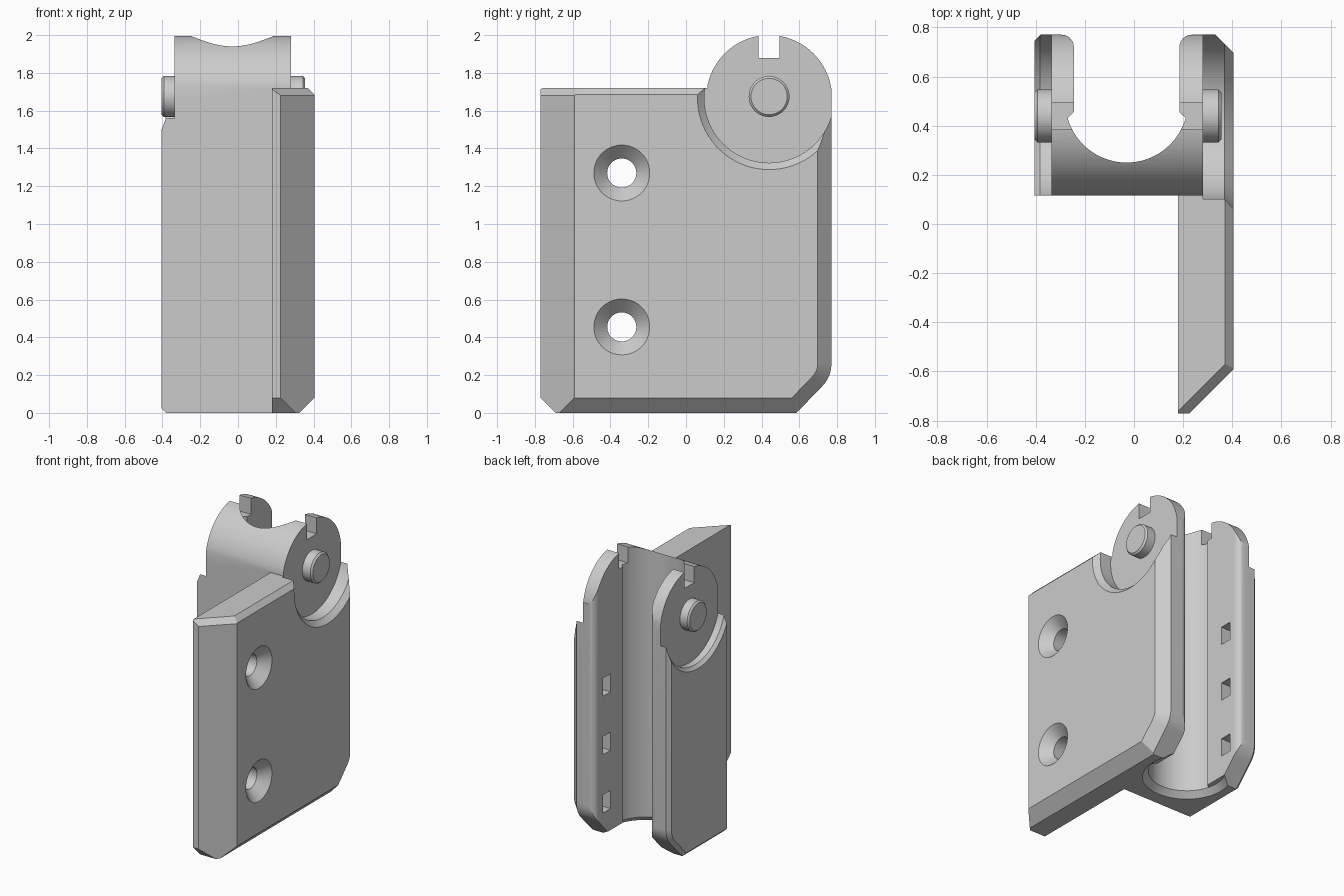
import bpy, bmesh
from math import sin, cos, pi, radians, sqrt
from mathutils import Vector, Matrix

if "Cube" in bpy.data.objects:
    bpy.data.objects.remove(bpy.data.objects["Cube"])

grey = bpy.data.materials.new("plain grey")
grey.use_nodes = True
grey.diffuse_color = (0.6, 0.6, 0.6, 1)
grey.node_tree.nodes["Principled BSDF"].inputs["Base Color"].default_value = (0.6, 0.6, 0.6, 1)

PIVOT_Y, PIVOT_Z, HEAD_R = 0.44, 1.667, 0.333
FRONT, BACK = 0.115, 0.77
MID = -0.03  # centre line of the channel


def finish(name, bm):
    bmesh.ops.recalc_face_normals(bm, faces=bm.faces)
    me = bpy.data.meshes.new(name)
    bm.to_mesh(me)
    bm.free()
    me.materials.append(grey)
    ob = bpy.data.objects.new(name, me)
    bpy.context.collection.objects.link(ob)
    return ob


def arc(cx, cy, r, a0, a1, n):
    steps = [radians(a0 + (a1 - a0) * i / n) for i in range(n + 1)]
    return [(cx + r * cos(a), cy + r * sin(a)) for a in steps]


def slice_off(bm, co, no):
    """Cut a convex solid by a plane and close it again."""
    geom = bm.verts[:] + bm.edges[:] + bm.faces[:]
    bmesh.ops.bisect_plane(bm, geom=geom, plane_co=co, plane_no=no, clear_outer=True, dist=1e-5)
    bmesh.ops.holes_fill(bm, edges=[e for e in bm.edges if e.is_boundary], sides=0)


def prism(points, place, lo, hi):
    """Extrude a 2D outline between lo and hi; place maps (a, b, depth) to 3D."""
    bm = bmesh.new()
    rings = [[bm.verts.new(place(a, b, d)) for a, b in points] for d in (lo, hi)]
    for ring in rings:
        bm.faces.new(ring)
    for i in range(len(points)):
        j = (i + 1) % len(points)
        bm.faces.new((rings[0][i], rings[0][j], rings[1][j], rings[1][i]))
    bmesh.ops.recalc_face_normals(bm, faces=bm.faces)
    return bm


def sideways(a, b, d):
    return (d, a, b)


def upright(a, b, d):
    return (a, b, d)


def chamfer_rim(bm, outline, x, side, width):
    """Chamfer the rim of an outline at x; width(ny, nz) gives the size per edge."""
    for i, p in enumerate(outline):
        q = outline[(i + 1) % len(outline)]
        n = Vector((q[1] - p[1], p[0] - q[0])).normalized()
        w = width(n.x, n.y)
        if w:
            slice_off(bm, (x - side * w, p[0], p[1]), (side, n.x, n.y))


def cone(name, axis, base, r0, r1, length, n=64):
    bm = bmesh.new()
    turn = Matrix.Rotation(pi / 2, 4, 'Y') if axis == 'X' else Matrix()
    shift = Matrix.Translation((0, 0, length / 2))
    bmesh.ops.create_cone(bm, cap_ends=True, segments=n, radius1=r0, radius2=r1, depth=length,
                          matrix=Matrix.Translation(base) @ turn @ shift)
    return finish(name, bm)


def box(name, lo, hi):
    bm = bmesh.new()
    bmesh.ops.create_cube(bm, size=1)
    for v in bm.verts:
        v.co = [l + (c + 0.5) * (h - l) for c, l, h in zip(v.co, lo, hi)]
    return finish(name, bm)


def combine(target, tool, operation='DIFFERENCE'):
    mod = target.modifiers.new("join", 'BOOLEAN')
    mod.operation, mod.solver, mod.object = operation, 'EXACT', tool
    bpy.context.view_layer.objects.active = target
    bpy.ops.object.modifier_apply(modifier=mod.name)
    bpy.data.objects.remove(tool)


# Shared rear lower corner: slope running into a rounded back edge
corner = [(0.585, 0)] + arc(0.6, 0.26, 0.17, -45, 0, 6)

# Core with the rounded head
a_back = math_back = sqrt(HEAD_R ** 2 - (BACK - PIVOT_Y) ** 2)
a_front = sqrt(HEAD_R ** 2 - (PIVOT_Y - FRONT) ** 2)
top = [(PIVOT_Y + HEAD_R * cos(t), PIVOT_Z + HEAD_R * sin(t))
       for t in [radians(10 + i * 4) for i in range(39)]
       if FRONT < PIVOT_Y + HEAD_R * cos(t) < BACK]
core = [(FRONT, 0)] + corner + [(BACK, PIVOT_Z + a_back)] + top + [(FRONT, PIVOT_Z + a_front)]
body = finish("bracket_body", prism(core, sideways, -0.335, 0.28))

# Thin side wing with a fine chamfer
wing_line = [(FRONT, 0)] + corner + [(BACK, PIVOT_Z), (FRONT, PIVOT_Z)]
bm = prism(wing_line, sideways, -0.405, -0.2)
chamfer_rim(bm, wing_line, -0.405, -1, lambda ny, nz: 0.025 if nz < 0.5 and ny > -0.5 else 0)
wing = finish("side_wing", bm)

# Mounting plate with a wide front bevel and chamfered rim
plate_line = [(-BACK, 0.08), (-0.69, 0)] + corner + [(BACK, 1.72), (-BACK, 1.72)]


def plate_chamfer(ny, nz):
    if nz > 0.9:
        return 0.035
    if ny < -0.9:
        return 0.18
    return 0 if ny < -0.1 else 0.08 if nz < -0.9 else 0.073


bm = prism(plate_line, sideways, 0.18, 0.405)
chamfer_rim(bm, plate_line, 0.405, 1, plate_chamfer)
slice_off(bm, (0.405, -0.585, 1.685), (0.707, -0.707, 1))
plate = finish("mounting_plate", bm)

# Round recesses beside the head, each with a chamfered mouth
for part, inner, outer, bevel in ((wing, -0.335, -0.405, 0.022), (plate, 0.28, 0.405, 0.036)):
    s = 1 if outer > 0 else -1
    r = 0.343
    lo, hi = sorted((inner, outer + s * 0.1))
    combine(part, cone("recess", 'X', (lo, PIVOT_Y, PIVOT_Z), r, r, hi - lo, 96))
    ends = sorted(((outer - s * bevel, r), (outer + s * 0.05, r + bevel + 0.05)))
    combine(part, cone("recess_mouth", 'X', (ends[0][0], PIVOT_Y, PIVOT_Z), ends[0][1], ends[1][1],
                       ends[1][0] - ends[0][0], 96))

# Countersunk screw holes
for z in (0.455, 1.27):
    combine(plate, cone("screw_hole", 'X', (0.1, -0.34, z), 0.077, 0.077, 0.4, 48))
    combine(plate, cone("countersink", 'X', (0.334, -0.34, z), 0.077, 0.168, 0.091, 48))

combine(body, wing, 'UNION')
combine(body, plate, 'UNION')

# Vertical channel with retaining lips and a rounded mouth
half = [(0.215, 0.455)] + arc(0.265, 0.72, 0.05, 180, 90, 8) + [(0.265, 0.9)]
bore = arc(0, 0.5, 0.25, 196, 344, 48)
channel = bore + half + [(-x, y) for x, y in reversed(half)]
channel = [(MID + x, y) for x, y in channel]
combine(body, finish("channel", prism(channel, upright, -0.1, 2.2)))
combine(body, cone("channel_chamfer", 'Z', (MID, 0.5, -0.02), 0.31, 0.25, 0.06))

# Notch across the head
combine(body, box("head_notch", (-0.5, 0.385, 1.88), (0.5, 0.495, 2.2)))

# Rectangular slots in both channel walls
for z in (0.26, 0.68, 1.1):
    combine(body, box("wall_slots", (MID - 0.295, 0.595, z - 0.065), (MID + 0.295, 0.68, z + 0.065)))

# Pivot pins
parts = [body]
for name, x0, x1, tip in (("right_pin", -0.405, -0.3, -0.405), ("left_pin", 0.25, 0.355, 0.355)):
    pin = cone(name, 'X', (x0, PIVOT_Y, 1.675), 0.108, 0.108, x1 - x0, 48)
    bm = bmesh.new()
    bm.from_mesh(pin.data)
    rim = [e for e in bm.edges if all(abs(v.co.x - tip) < 1e-4 for v in e.verts)]
    bmesh.ops.bevel(bm, geom=rim, offset=0.012, segments=1, affect='EDGES')
    bm.to_mesh(pin.data)
    bm.free()
    parts.append(pin)

# Smooth curved walls, keep edges crisp
bpy.ops.object.select_all(action='DESELECT')
for ob in parts:
    ob.select_set(True)
bpy.context.view_layer.objects.active = body
bpy.ops.object.shade_smooth_by_angle(angle=radians(25))
